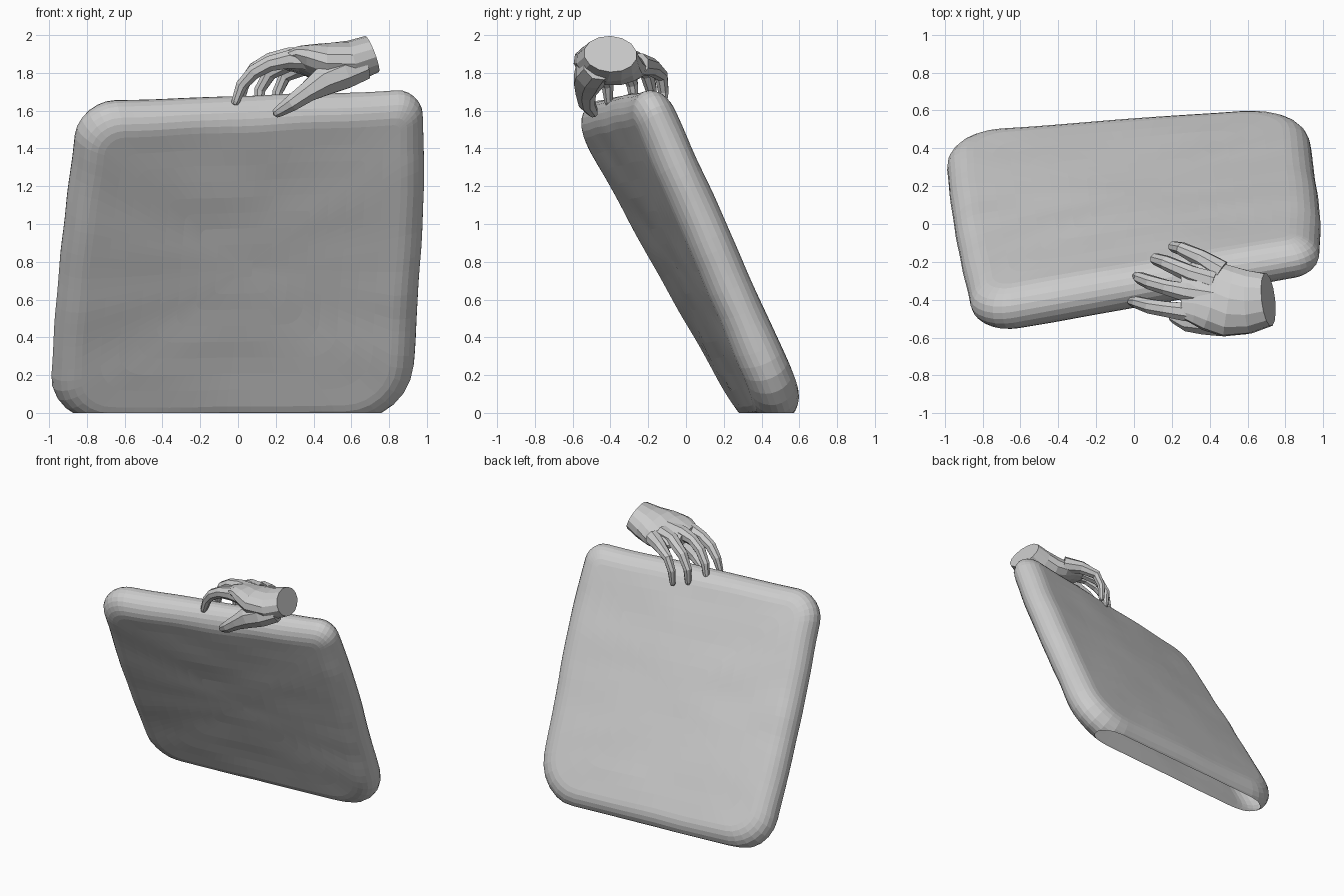
import bpy, bmesh
from math import sin, cos, pi
from mathutils import Vector, noise

if "Cube" in bpy.data.objects:
    bpy.data.objects.remove(bpy.data.objects["Cube"])


def finish(bm, name):
    bmesh.ops.recalc_face_normals(bm, faces=bm.faces)
    me = bpy.data.meshes.new(name)
    bm.to_mesh(me)
    bm.free()
    ob = bpy.data.objects.new(name, me)
    bpy.context.collection.objects.link(ob)
    return ob


def loft(bm, rings):
    """Skin closed rings of equal length and cap both ends."""
    vs = [[bm.verts.new(p) for p in r] for r in rings]
    n = len(vs[0])
    for a, b in zip(vs, vs[1:]):
        for i in range(n):
            j = (i + 1) % n
            bm.faces.new((a[i], a[j], b[j], b[i]))
    bm.faces.new(vs[0])
    bm.faces.new(vs[-1])


# --- leaning cushion slab: rounded box warped onto a twisted patch ---
TL, TR = Vector((-0.835, -0.532, 1.635)), Vector((0.97, -0.20, 1.705))
BL, BR = Vector((-1.0, 0.42, -0.035)), Vector((0.915, 0.55, -0.035))
HX, HV, HT, EDGE = 0.94, 0.95, 0.125, 0.14
CORNERS = (0.13, 0.20, 0.27, 0.32)  # top right, top left, bottom left, bottom right


def warp(x, y, w):
    u, v = (x / HX + 1) / 2, (y / HV + 1) / 2
    low, top = BL.lerp(BR, u), TL.lerp(TR, u)
    nrm = (BR.lerp(TR, v) - BL.lerp(TL, v)).cross(top - low).normalized()
    p = low.lerp(top, v)
    p.x += 0.025 * (1 - (2 * v - 1) ** 2) * (2 * v * u - (1 - u))
    w *= 1.0 - 0.13 * u * v + 0.05 * (1 - (2 * u - 1) ** 2)
    bump = noise.noise(Vector((x * 2.2, y * 4.5, w * 6))) * 0.006
    p.z += 0.008 * noise.noise(Vector((x * 3, 7.3, y * 2)))
    p.x += 0.008 * noise.noise(Vector((y * 3, 2.1, x * 2)))
    return p - nrm * (w + bump * (1 if w > 0 else -1))


def outline(inset, scale=1.0):
    hx, hv = HX - inset, HV - inset
    arcs = []
    for k, (sx, sy) in enumerate(((1, 1), (-1, 1), (-1, -1), (1, -1))):
        r = max(CORNERS[k] - inset * 0.7, 0.04)
        arcs.append([Vector((sx * (hx - r) + r * cos((k + i / 6) * pi / 2),
                             sy * (hv - r) + r * sin((k + i / 6) * pi / 2)))
                     for i in range(7)])
    pts = []
    for k in range(4):
        a, b = arcs[k][-1], arcs[(k + 1) % 4][0]
        pts += arcs[k] + [a.lerp(b, i / 20) for i in range(1, 20)]
    return [p * scale for p in pts]


rings = []
scales = [0.06 + 0.117 * i for i in range(8)]
for s in scales:
    rings.append([warp(p.x, p.y, -HT) for p in outline(EDGE, s)])
for i in range(13):
    a = (-90 + 15 * i) * pi / 180
    rings.append([warp(p.x, p.y, HT * sin(a)) for p in outline(EDGE * (1 - cos(a)))])
for s in reversed(scales):
    rings.append([warp(p.x, p.y, HT) for p in outline(EDGE, s)])
bm = bmesh.new()
loft(bm, rings)
bmesh.ops.recalc_face_normals(bm, faces=bm.faces)
# open flat cut where the cushion meets the ground
bmesh.ops.bisect_plane(bm, geom=bm.verts[:] + bm.edges[:] + bm.faces[:],
                       plane_co=(0, 0, 0), plane_no=(0, 0, -1), clear_outer=True)
finish(bm, "leaning_cushion")


# --- hand: low-poly tubes through (x, y, z, half width, half depth, roll) ---
def tube(bm, secs, sides, tip=False):
    P = [Vector(s[:3]) for s in secs]
    rings = []
    for i, s in enumerate(secs):
        t = (P[min(i + 1, len(P) - 1)] - P[max(i - 1, 0)]).normalized()
        side = Vector((0, 1, -s[5]))
        side = (side - t * side.dot(t)).normalized()
        up = side.cross(t)
        steps = [(0, 1)]
        if tip and i == len(secs) - 1:
            steps += [(0.7, 0.75), (1.0, 0.3)]
        for fwd, k in steps:
            rings.append([P[i] + t * fwd * s[4] +
                          side * s[3] * k * cos(2 * pi * (j + .5) / sides) +
                          up * s[4] * k * sin(2 * pi * (j + .5) / sides)
                          for j in range(sides)])
    loft(bm, rings)


# palm and wrist stump
bm = bmesh.new()
tube(bm, [(0.71, -0.40, 1.90, 0.142, 0.102, 0), (0.61, -0.412, 1.862, 0.17, 0.112, 0.05),
          (0.50, -0.41, 1.847, 0.19, 0.112, 0.15), (0.41, -0.382, 1.856, 0.19, 0.088, 0.22),
          (0.33, -0.36, 1.868, 0.177, 0.064, 0.25), (0.25, -0.36, 1.865, 0.14, 0.042, 0.2)], 14)
finish(bm, "hand_palm")

# four fingers and a thumb: (x, y, z, radius)
DIGITS = {
    "index_finger": [(0.42, -0.47, 1.87, .06), (0.27, -0.465, 1.872, .052), (0.17, -0.45, 1.85, .044),
                     (0.085, -0.435, 1.805, .041), (0.02, -0.415, 1.735, .034), (-0.012, -0.41, 1.65, .024)],
    "middle_finger": [(0.42, -0.385, 1.885, .06), (0.27, -0.36, 1.885, .053), (0.17, -0.335, 1.868, .042),
                      (0.09, -0.31, 1.82, .04), (0.03, -0.285, 1.74, .033), (0.015, -0.275, 1.66, .024)],
    "ring_finger": [(0.42, -0.305, 1.872, .058), (0.30, -0.265, 1.865, .049),
                    (0.17, -0.205, 1.80, .04), (0.115, -0.185, 1.71, .032), (0.115, -0.19, 1.61, .023)],
    "little_finger": [(0.46, -0.25, 1.845, .062), (0.35, -0.18, 1.83, .048),
                      (0.25, -0.13, 1.785, .036), (0.21, -0.12, 1.70, .03), (0.205, -0.125, 1.60, .021)],
    "thumb": [(0.66, -0.465, 1.84, .085), (0.56, -0.50, 1.80, .092), (0.46, -0.515, 1.76, .085),
              (0.37, -0.53, 1.70, .058), (0.285, -0.525, 1.64, .046), (0.215, -0.495, 1.595, .031)],
}
for name, pts in DIGITS.items():
    bm = bmesh.new()
    tube(bm, [(x, y, z, r, r, 0) for x, y, z, r in pts], 8, tip=True)
    finish(bm, name)
